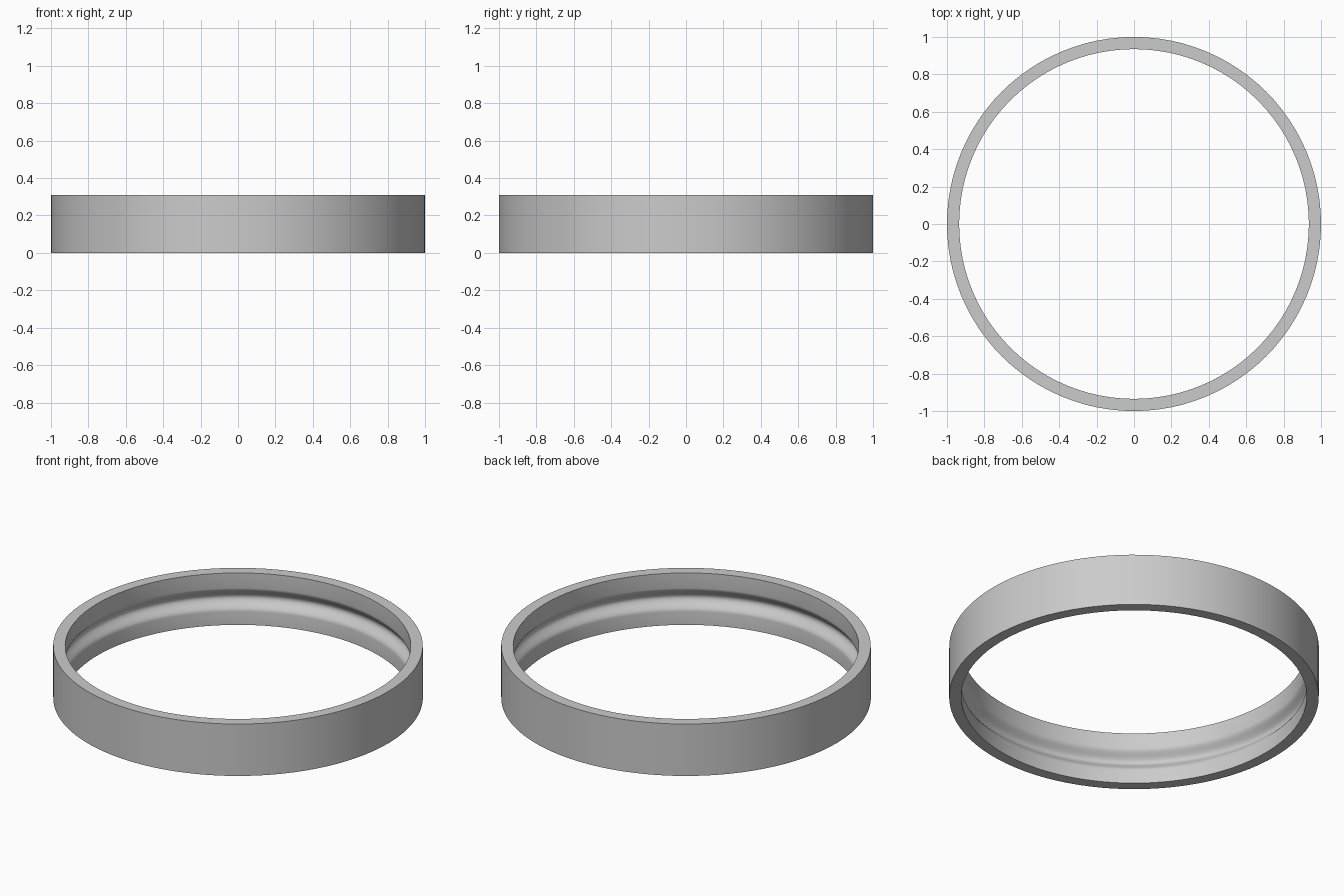
import bpy, bmesh, math

default = bpy.data.objects.get("Cube")
if default:
    bpy.data.objects.remove(default, do_unlink=True)

SEGMENTS = 96
OUTER, INNER, HEIGHT = 1.0, 0.935, 0.31
GROOVE_Z, GROOVE_HALF, GROOVE_DEPTH = 0.15, 0.07, 0.04
GROOVE_STEPS = 16

# Plain grey finish
grey = bpy.data.materials.new("plain grey")
grey.use_nodes = True
grey.diffuse_color = (0.6, 0.6, 0.6, 1)
grey.node_tree.nodes["Principled BSDF"].inputs["Base Color"].default_value = grey.diffuse_color

# Ring cross-section: straight outer wall, inner wall with a rounded groove
profile = [(INNER, 0), (OUTER, 0), (OUTER, HEIGHT), (INNER, HEIGHT)]
for i in range(GROOVE_STEPS + 1):
    t = 1 - 2 * i / GROOVE_STEPS
    depth = GROOVE_DEPTH * (0.5 + 0.5 * math.cos(math.pi * t))
    profile.append((INNER + depth, GROOVE_Z + GROOVE_HALF * t))

# Sweep the cross-section around the vertical axis
bm = bmesh.new()
rings = []
for s in range(SEGMENTS):
    a = 2 * math.pi * s / SEGMENTS
    rings.append([bm.verts.new((r * math.cos(a), r * math.sin(a), z)) for r, z in profile])
for s, ring in enumerate(rings):
    following = rings[(s + 1) % SEGMENTS]
    for p in range(len(profile)):
        q = (p + 1) % len(profile)
        bm.faces.new((ring[p], following[p], following[q], ring[q]))
bmesh.ops.recalc_face_normals(bm, faces=bm.faces)

mesh = bpy.data.meshes.new("grooved_ring")
bm.to_mesh(mesh)
bm.free()
mesh.materials.append(grey)
band = bpy.data.objects.new("grooved_ring", mesh)
bpy.context.collection.objects.link(band)

# Smooth walls with crisp rims
bpy.ops.object.select_all(action="DESELECT")
band.select_set(True)
bpy.context.view_layer.objects.active = band
bpy.ops.object.shade_smooth_by_angle(angle=math.radians(40))
